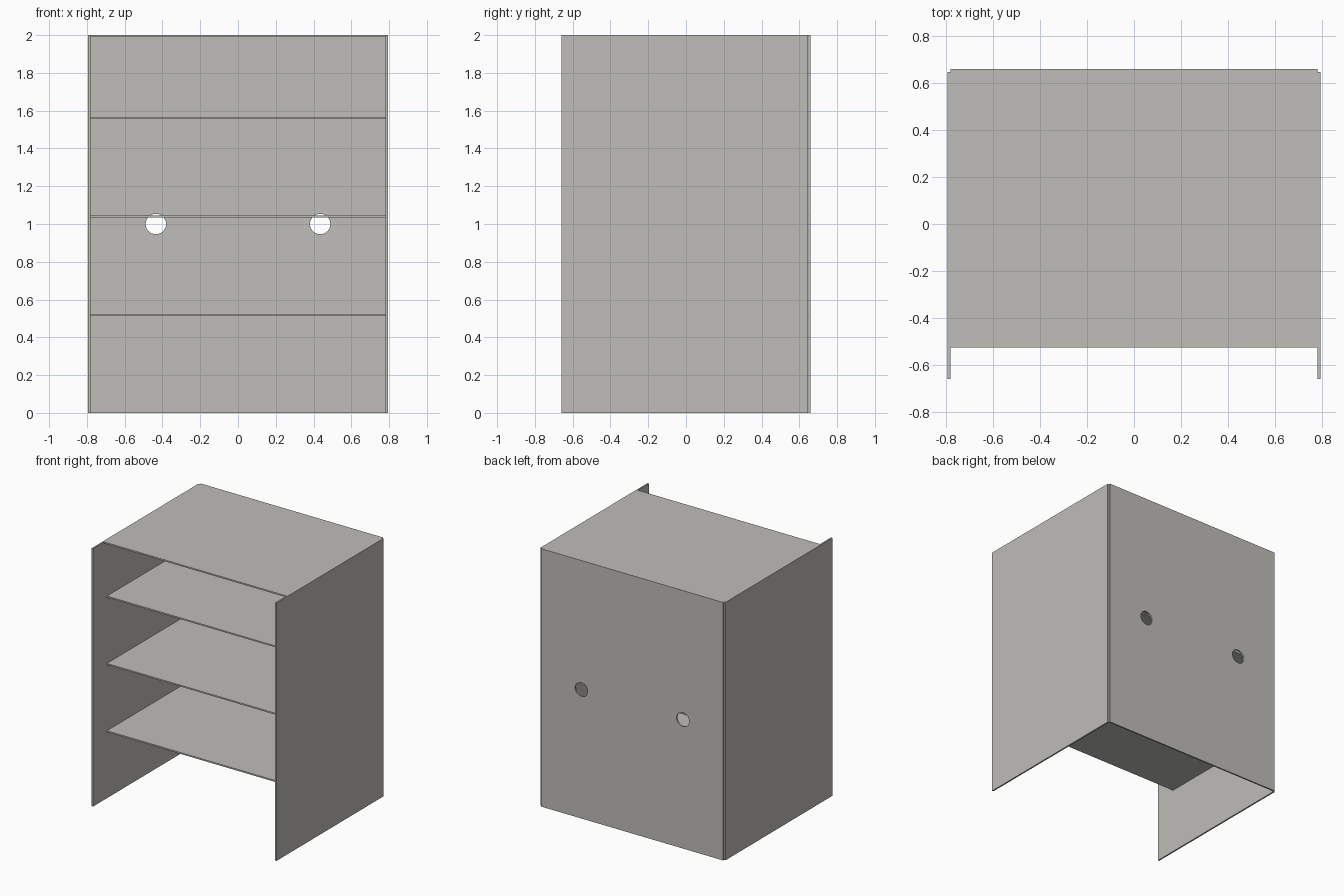
import bpy
import math

if "Cube" in bpy.data.objects:
    bpy.data.objects.remove(bpy.data.objects["Cube"])

# One painted sheet colour
paint = bpy.data.materials.new("warm_light_grey")
paint.diffuse_color = (0.52, 0.51, 0.48, 1)
paint.use_nodes = True
paint.node_tree.nodes["Principled BSDF"].inputs["Base Color"].default_value = paint.diffuse_color

SIDE = 0.793     # outer half width
INNER = 0.781    # inner half width
T = 0.011        # sheet thickness


def panel(name, x0, x1, y0, y1, z0, z1):
    """Box spanning the given ranges."""
    bpy.ops.mesh.primitive_cube_add(
        size=1, location=((x0 + x1) / 2, (y0 + y1) / 2, (z0 + z1) / 2))
    ob = bpy.context.object
    ob.name = name
    ob.scale = (x1 - x0, y1 - y0, z1 - z0)
    bpy.ops.object.transform_apply(location=False, rotation=False, scale=True)
    ob.data.materials.append(paint)
    return ob


# Side panels, running the full depth
panel("left_side", -SIDE, -INNER, -0.66, 0.647, 0, 2)
panel("right_side", INNER, SIDE, -0.66, 0.647, 0, 2)

# Top, set back from the front edges
panel("top", -INNER, INNER, -0.525, 0.648, 2 - T, 2)

# Evenly spaced shelves, set back a little further
for i in range(3):
    z = 0.523 + 0.522 * i
    panel(f"shelf_{i + 1}", -INNER, INNER, -0.49, 0.648, z - T, z)

# Back panel with two round cable holes
back = panel("back", -INNER, INNER, 0.648, 0.66, 0, 2)
for x in (-0.435, 0.435):
    bpy.ops.mesh.primitive_cylinder_add(
        vertices=32, radius=0.054, depth=0.1,
        location=(x, 0.654, 1.0), rotation=(math.pi / 2, 0, 0))
    cutter = bpy.context.object
    cutter.name = "hole_cutter"
    cutter.data.materials.append(paint)
    mod = back.modifiers.new("cable_hole", 'BOOLEAN')
    mod.operation = 'DIFFERENCE'
    mod.solver = 'EXACT'
    mod.object = cutter
    bpy.context.view_layer.objects.active = back
    bpy.ops.object.modifier_apply(modifier=mod.name)
    bpy.data.objects.remove(cutter, do_unlink=True)
